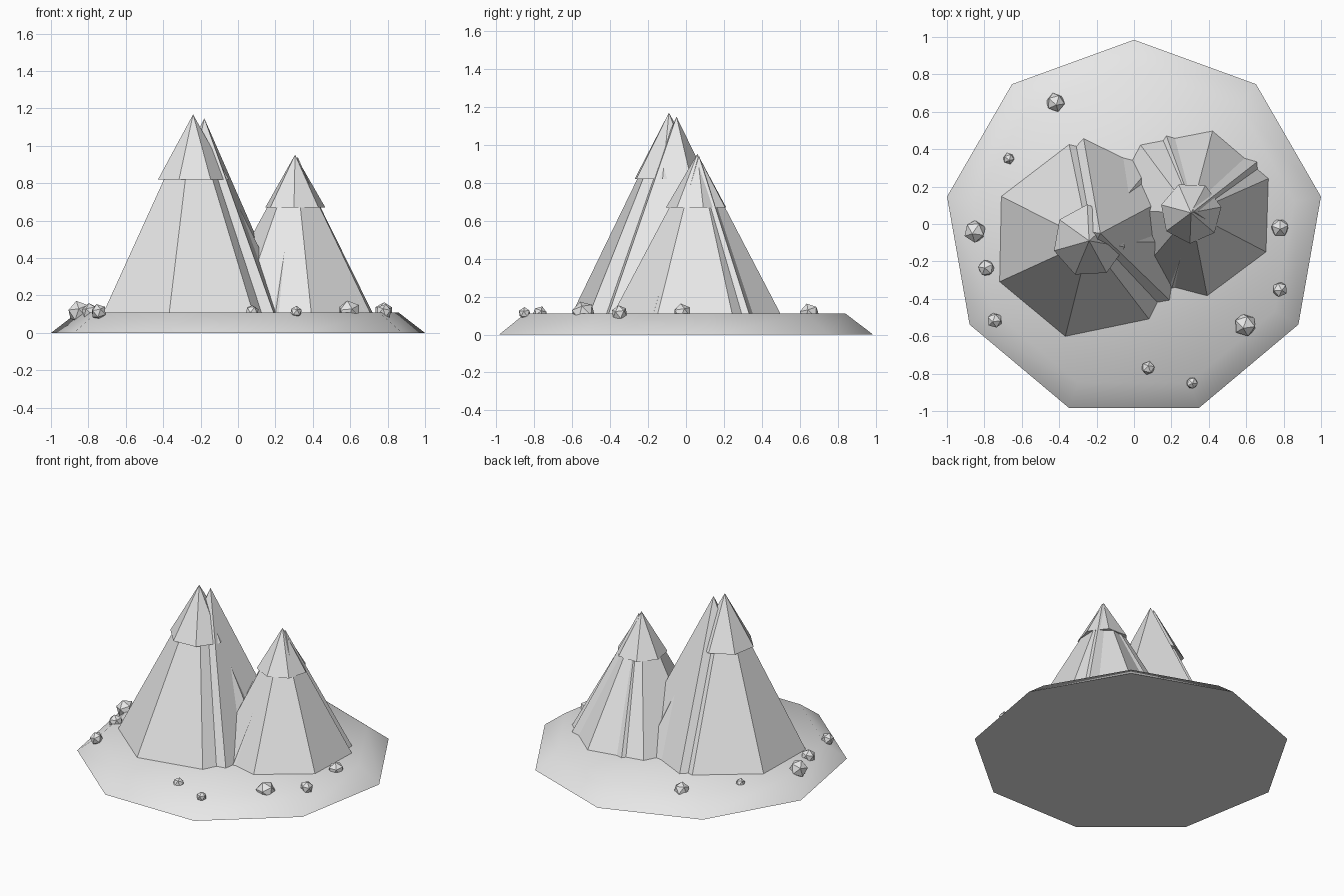
import bpy, bmesh, math, random
from mathutils import Matrix, Euler

if "Cube" in bpy.data.objects:
    bpy.data.objects.remove(bpy.data.objects["Cube"])

random.seed(4)
stone = bpy.data.materials.new("pale_grey_stone")
stone.diffuse_color = (0.8, 0.8, 0.8, 1)
stone.use_nodes = True
stone.node_tree.nodes["Principled BSDF"].inputs["Base Color"].default_value = stone.diffuse_color


def finish(name, bm):
    """Turn a bmesh into a named, coloured object."""
    bmesh.ops.recalc_face_normals(bm, faces=bm.faces)
    mesh = bpy.data.meshes.new(name)
    bm.to_mesh(mesh)
    bm.free()
    mesh.materials.append(stone)
    obj = bpy.data.objects.new(name, mesh)
    bpy.context.collection.objects.link(obj)
    return obj


def ring(bm, x, y, z, radius, sides, phase):
    return [bm.verts.new((x + radius * math.cos(a), y + radius * math.sin(a), z))
            for a in (math.radians(phase + 360 * i / sides) for i in range(sides))]


def spire(name, x, y, z0, z1, radius, sides, phase):
    """Closed faceted cone with its first corner at the given angle."""
    bm = bmesh.new()
    low = ring(bm, x, y, z0, radius, sides, phase)
    tip = bm.verts.new((x, y, z1))
    bm.faces.new(low)
    for i in range(sides):
        bm.faces.new((low[i], low[(i + 1) % sides], tip))
    return finish(name, bm)


# Ground: smooth nine-sided mound with a sloping rim
bm = bmesh.new()
low = ring(bm, 0, -0.03, 0, 1.015, 9, 90)
top = ring(bm, 0, -0.03, 0.11, 0.87, 9, 90)
bm.faces.new(low)
bm.faces.new(top)
for i in range(9):
    j = (i + 1) % 9
    bm.faces.new((low[i], low[j], top[j], top[i]))
ground = finish("ground", bm)
bpy.context.view_layer.objects.active = ground
ground.select_set(True)
bpy.ops.object.shade_smooth_by_angle(angle=math.radians(60))
ground.select_set(False)

# Tall mountain: main peak, overlapping ridge and cap
spire("tall_peak", -0.24, -0.09, 0.108, 1.163, 0.527, 7, 101.7)
spire("tall_ridge", -0.18, -0.05, 0.108, 1.147, 0.515, 5, 100)
spire("tall_cap", -0.24, -0.09, 0.82, 1.168, 0.195, 7, 93)

# Short mountain: main peak, overlapping ridge and cap
spire("short_peak", 0.305, 0.06, 0.108, 0.948, 0.453, 7, -79)
spire("short_ridge", 0.32, 0.068, 0.108, 0.94, 0.43, 5, 38)
spire("short_cap", 0.305, 0.06, 0.67, 0.952, 0.165, 7, -92)

# Scattered rocks: x, y, radius
rocks = [(-0.42, 0.65, 0.053), (-0.67, 0.35, 0.032), (-0.85, -0.04, 0.062),
         (-0.79, -0.235, 0.047), (-0.745, -0.515, 0.043), (0.595, -0.54, 0.064),
         (0.78, -0.35, 0.043), (0.78, -0.02, 0.052), (0.075, -0.77, 0.038),
         (0.31, -0.85, 0.033)]
for n, (x, y, r) in enumerate(rocks, 1):
    bm = bmesh.new()
    turn = Euler((random.uniform(-.3, .3), random.uniform(-.3, .3),
                  random.uniform(0, 6.28))).to_matrix().to_4x4()
    bmesh.ops.create_icosphere(bm, subdivisions=1, radius=r,
                               matrix=Matrix.Translation((x, y, 0.112)) @ turn)
    finish(f"rock_{n}", bm)
